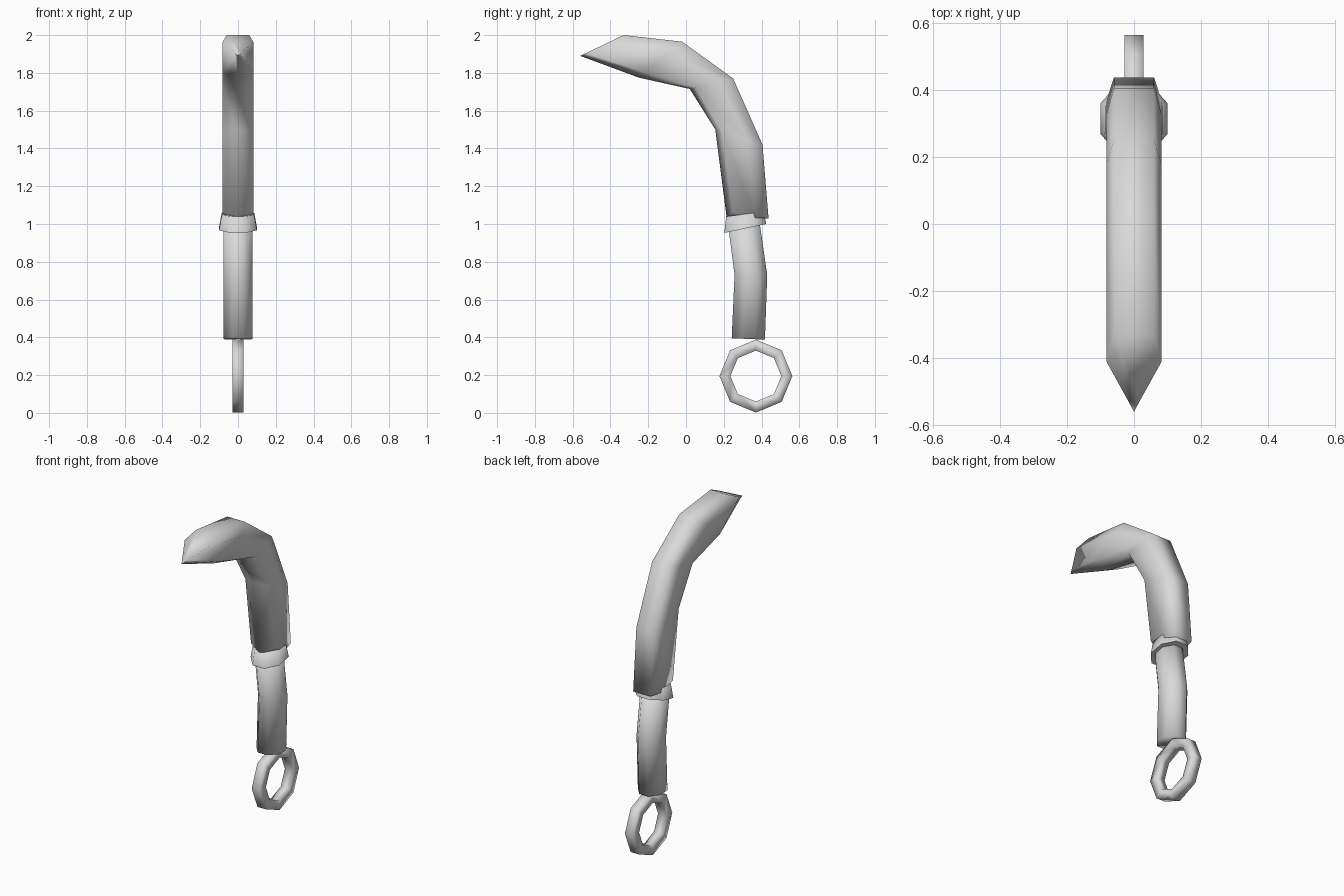
import bpy
import bmesh
import math
from mathutils import Vector

if "Cube" in bpy.data.objects:
    bpy.data.objects.remove(bpy.data.objects["Cube"], do_unlink=True)

grey = bpy.data.materials.new("plain grey")
grey.use_nodes = True
grey.diffuse_color = (0.7, 0.7, 0.7, 1)
grey.node_tree.nodes["Principled BSDF"].inputs["Base Color"].default_value = (0.7, 0.7, 0.7, 1)


def loft(name, rings, angle=180, closed=False):
    """Skin a row of equal cross-sections, capping the ends or joining them."""
    bm = bmesh.new()
    loops = [[bm.verts.new(p) for p in ring] for ring in rings]
    n = len(loops[0])
    following = loops[1:] + loops[:1] if closed else loops[1:]
    for a, b in zip(loops, following):
        for i in range(n):
            j = (i + 1) % n
            bm.faces.new((a[i], a[j], b[j], b[i]))
    if not closed:
        bm.faces.new(loops[0])
        bm.faces.new(loops[-1])
    bmesh.ops.recalc_face_normals(bm, faces=bm.faces)
    mesh = bpy.data.meshes.new(name)
    bm.to_mesh(mesh)
    bm.free()
    mesh.materials.append(grey)
    obj = bpy.data.objects.new(name, mesh)
    bpy.context.collection.objects.link(obj)
    bpy.ops.object.select_all(action='DESELECT')
    obj.select_set(True)
    bpy.context.view_layer.objects.active = obj
    bpy.ops.object.shade_smooth_by_angle(angle=math.radians(angle))


def section(back, front, profile):
    """Place (half width, fraction from back to front) points on a chord."""
    b, f = Vector((0, *back)), Vector((0, *front))
    return [b.lerp(f, t) + Vector((x, 0, 0)) for x, t in profile]


def octagon(half_width):
    ring = [math.radians(22.5 + 45 * i) for i in range(8)]
    k = 1 / math.cos(math.radians(22.5))
    return [(half_width * k * math.sin(a), 0.5 - 0.5 * k * math.cos(a)) for a in ring]


def blade_profile(shoulder, cheek):
    """Flat spine, full cheeks and a blunt wedge for the inner edge."""
    half = [(0.06, 0), (0.082, shoulder), (cheek, 0.86)]
    return half + [(0, 1)] + [(-x, t) for x, t in reversed(half)]


# Hooked blade, narrowing to a point at the last section
blade_chords = [((0.437, 1.03), (0.215, 1.035)),
                ((0.405, 1.42), (0.155, 1.50)),
                ((0.25, 1.77), (0.02, 1.715)),
                ((-0.02, 1.965), (-0.25, 1.775))]
blade_rings = [section(b, f, blade_profile(0.31, 0.082)) for b, f in blade_chords]
for i in (2, 4):  # the cheeks end a little above the edge at the base
    blade_rings[0][i].z += 0.03
blade_rings.append(section((-0.33, 2.0), (-0.56, 1.89), blade_profile(0.35, 0.017)))
loft("blade", blade_rings, 100)

# Slightly bent grip
grip_chords = [((0.418, 0.388), (0.242, 0.395)),
               ((0.43, 0.73), (0.257, 0.73)),
               ((0.388, 1.02), (0.222, 1.0))]
loft("grip", [section(b, f, octagon(0.077)) for b, f in grip_chords])

# Tilted collar between grip and blade
loft("collar", [section((0.425, 1.0), (0.203, 0.953), octagon(0.1)),
                section((0.41, 1.065), (0.213, 1.04), octagon(0.086))], 80)

# Eight-sided pommel ring with a square section
pommel = []
for i in range(8):
    a = math.radians(45 * i)
    pommel.append([(x, 0.37 + r * math.cos(a), 0.195 + r * math.sin(a))
                   for x, r in ((-0.029, 0.135), (0.029, 0.135), (0.029, 0.193), (-0.029, 0.193))])
loft("pommel_ring", pommel, closed=True)
